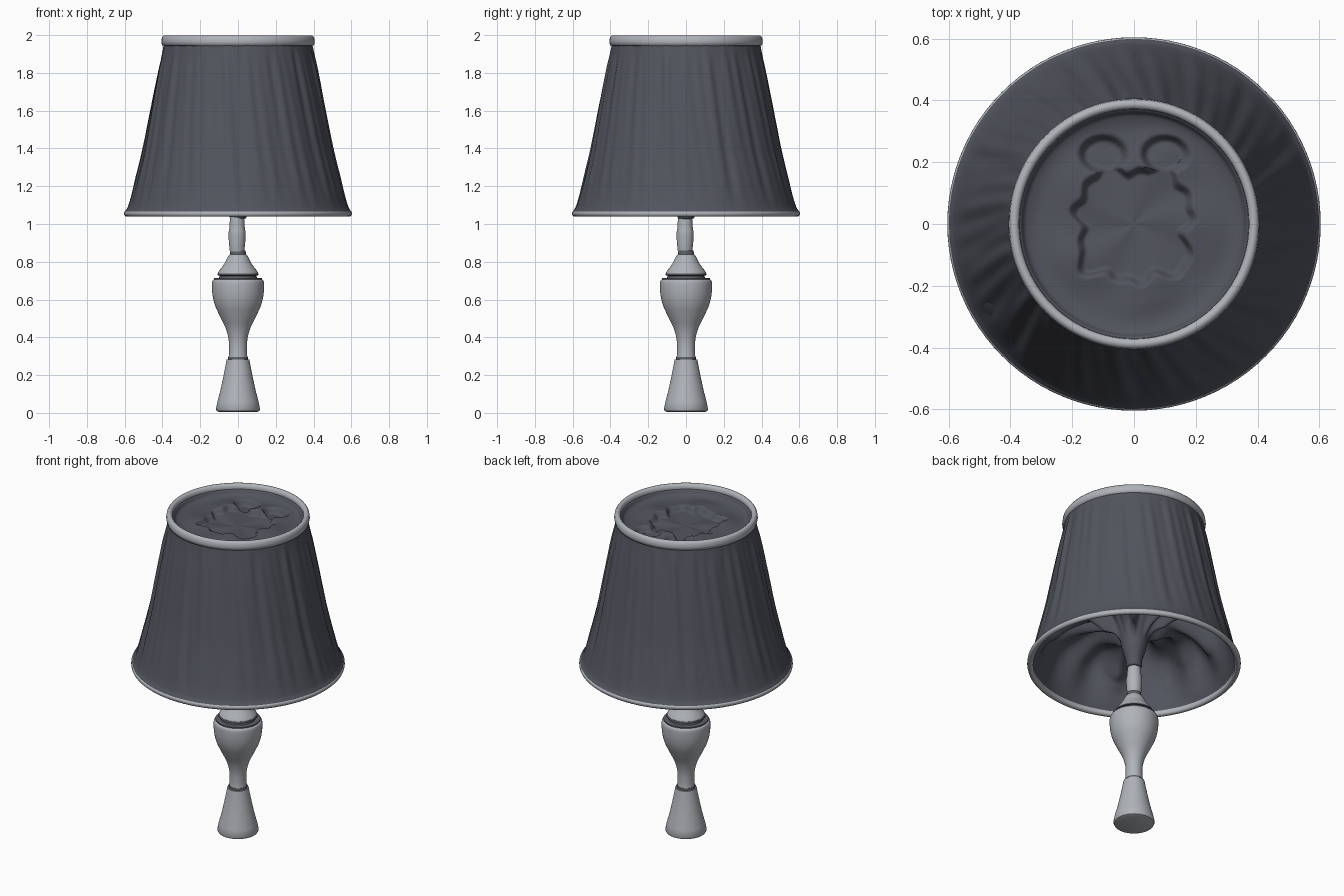
import bpy, math
from math import sin, cos, pi

if "Cube" in bpy.data.objects:
    bpy.data.objects.remove(bpy.data.objects["Cube"])


def material(name, rgb):
    m = bpy.data.materials.new(name)
    m.diffuse_color = (*rgb, 1)
    m.use_nodes = True
    m.node_tree.nodes["Principled BSDF"].inputs["Base Color"].default_value = m.diffuse_color
    return m


LIGHT = material("pale grey", (0.43, 0.45, 0.48))
DARK = material("charcoal fabric", (0.085, 0.09, 0.112))
MID = material("dark grey band", (0.11, 0.115, 0.13))


def smooth_profile(pts, steps):
    """Catmull-Rom through a few profile points."""
    out = []
    for i in range(len(pts) - 1):
        p = [pts[max(0, min(len(pts) - 1, i + k))] for k in (-1, 0, 1, 2)]
        for s in range(steps):
            t = s / steps
            out.append(tuple(0.5 * (2 * b + (c - a) * t + (2 * a - 5 * b + 4 * c - d) * t * t
                                    + (3 * b - a - 3 * c + d) * t ** 3)
                             for a, b, c, d in zip(*p)))
    return out + [pts[-1]]


def revolve(name, pts, mat, segs=64, steps=1, warp=None, closed=False, angle=40):
    """Turn (radius, z) points about z; warp(r, z, a) reshapes the points."""
    prof = smooth_profile(pts, steps) if steps > 1 else pts
    verts, faces = [], []
    for r, z in prof:
        for i in range(segs):
            a = 2 * pi * i / segs
            rr, zz = warp(r, z, a) if warp else (r, z)
            verts.append((rr * cos(a), rr * sin(a), zz))
    n = len(prof)
    for j in range(n if closed else n - 1):
        k = (j + 1) % n
        for i in range(segs):
            i2 = (i + 1) % segs
            faces.append((j * segs + i, j * segs + i2, k * segs + i2, k * segs + i))
    me = bpy.data.meshes.new(name)
    me.from_pydata(verts, [], faces)
    me.materials.append(mat)
    ob = bpy.data.objects.new(name, me)
    bpy.context.collection.objects.link(ob)
    bpy.ops.object.select_all(action='DESELECT')
    ob.select_set(True)
    bpy.context.view_layer.objects.active = ob
    bpy.ops.object.shade_smooth_by_angle(angle=math.radians(angle))
    return ob


def clamp(t):
    return min(1, max(0, t))


# Foot: flared trumpet
revolve("foot", [(0, 0.005), (0.1, 0.005), (0.112, 0.01), (0.117, 0.02), (0.109, 0.06), (0.093, 0.12),
                 (0.078, 0.19), (0.066, 0.25), (0.06, 0.283), (0.0, 0.285)], LIGHT)
revolve("foot_ring", [(0, 0.278), (0.052, 0.278), (0.054, 0.287), (0.052, 0.297), (0, 0.297)], MID)

# Vase body
revolve("vase_body", [(0.05, 0.292), (0.047, 0.33), (0.05, 0.39), (0.066, 0.45), (0.095, 0.51),
                      (0.122, 0.57), (0.135, 0.625), (0.138, 0.68), (0.133, 0.702),
                      (0.115, 0.71)], LIGHT, steps=5)
revolve("vase_lid", [(0, 0.7), (0.127, 0.7), (0.127, 0.713), (0.1, 0.715), (0.098, 0.726),
                     (0.11, 0.73), (0.108, 0.739), (0, 0.739)], MID)

# Bell neck, collar and stem
revolve("bell_neck", [(0.095, 0.731), (0.107, 0.738), (0.098, 0.755), (0.083, 0.775), (0.068, 0.797),
                      (0.057, 0.82), (0.045, 0.838), (0.03, 0.842)], LIGHT, steps=4)
revolve("neck_collar", [(0, 0.825), (0.044, 0.825), (0.04, 0.86), (0, 0.86)], MID)
stem = revolve("stem", [(0.038, 0.855), (0.043, 0.9), (0.045, 0.95), (0.041, 0.98), (0.037, 1.04)],
               LIGHT, steps=4)
stem.location = (-0.005, -0.005, 0)


# Pleated shade: gathered folds at irregular spacing, slightly slanted
def pleats(r, z, a):
    t = (z - 1.06) / 0.89
    fade = clamp(t * 5) * clamp((1 - t) * 8)
    a = a + 0.08 * t
    w = (0.45 * sin(19 * a + 2 * sin(3 * a)) + 0.35 * sin(31 * a + 1.3 + 1.5 * sin(2 * a))
         + 0.3 * sin(47 * a + 0.5 + 4 * t))
    return r + 0.0065 * fade * w, z


revolve("shade_outside", [(0.602, 1.06), (0.594, 1.074), (0.583, 1.092), (0.564, 1.15), (0.538, 1.25),
                          (0.502, 1.4), (0.463, 1.6), (0.428, 1.78), (0.403, 1.9), (0.392, 1.96)],
        DARK, segs=300, steps=4, warp=pleats, angle=60)


# Lumpy lining: inside wall rising to a folded ceiling that gathers into the stem
def folds(r, z, a):
    wall = clamp((z - 1.07) / 0.15)
    arm = clamp((r - 0.06) / 0.12) * clamp((0.57 - r) / 0.1)
    w = 0.5 * sin(5 * a + 0.6 + 3 * r) + 0.4 * sin(9 * a + 2 + 6 * r) + 0.3 * sin(14 * a - 9 * r)
    return r * (1 + 0.035 * wall * w), z + 0.075 * arm * w


revolve("shade_lining", [(0.58, 1.055), (0.56, 1.11), (0.53, 1.2), (0.48, 1.29), (0.38, 1.36),
                         (0.25, 1.36), (0.14, 1.3), (0.085, 1.22), (0.065, 1.14), (0.045, 1.07),
                         (0.041, 1.03), (0.0, 1.03)],
        DARK, segs=160, steps=5, warp=folds, angle=60)


# Sunken top: squarish ragged hollow in the middle, two arched dents at the back
def dents(r, z, a):
    square = 0.175 / (cos(a) ** 4 + sin(a) ** 4) ** 0.25
    edge = square + 0.014 * sin(7 * a) + 0.01 * sin(13 * a + 1)
    drop = 0.035 * clamp(0.5 + (edge - r) * 40)
    x, y = r * cos(a), r * sin(a)
    for cx in (-0.1, 0.1):
        d = math.hypot((x - cx) / 0.07, (y - 0.225) / 0.055)
        drop = max(drop, 0.04 * clamp((1.15 - d) * 3))
    wave = 0.006 * sin(5 * a + 8 * r) * clamp(r * 5) * clamp((0.34 - r) * 12)
    return r, z - drop + wave


revolve("shade_top", [(0.385, 1.975), (0.366, 1.965), (0.35, 1.945), (0.31, 1.935), (0.25, 1.94),
                      (0.2, 1.945), (0.15, 1.945), (0.08, 1.945), (0, 1.945)],
        DARK, segs=160, steps=8, warp=dents, angle=60)

# Trim bands
revolve("top_trim", [(0.39, 1.942), (0.402, 1.946), (0.406, 1.965), (0.403, 1.986), (0.395, 1.997),
                     (0.382, 1.997), (0.372, 1.988), (0.37, 1.96)], LIGHT, segs=96, closed=True, angle=60)
revolve("bottom_trim", [(0.57, 1.05), (0.58, 1.04), (0.594, 1.039), (0.602, 1.046), (0.604, 1.055),
                        (0.603, 1.064), (0.59, 1.072), (0.575, 1.07)],
        LIGHT, segs=96, closed=True, angle=60)
